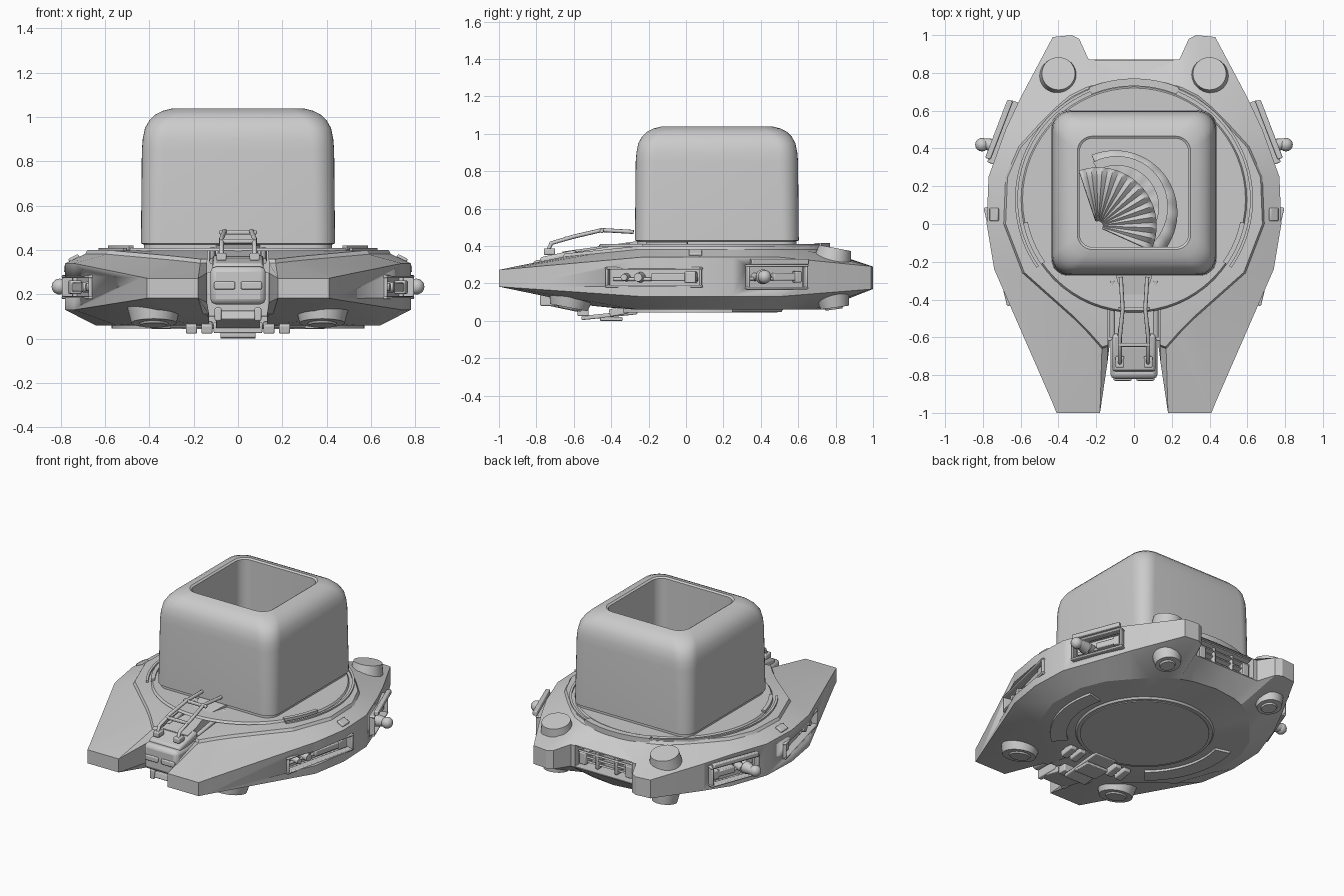
import bpy, bmesh, math
from mathutils import Matrix, Vector, Euler

if "Cube" in bpy.data.objects:
    bpy.data.objects.remove(bpy.data.objects["Cube"])

grey = bpy.data.materials.new("light_grey")
grey.use_nodes = True
COLOUR = (0.6, 0.6, 0.6, 1)
grey.diffuse_color = COLOUR
grey.node_tree.nodes["Principled BSDF"].inputs["Base Color"].default_value = COLOUR


def finish(ob, angle=30):
    bpy.ops.object.select_all(action="DESELECT")
    ob.select_set(True)
    bpy.context.view_layer.objects.active = ob
    bpy.ops.object.shade_smooth_by_angle(angle=math.radians(angle))


def make(name, bm, mirror=False, bevel=0, angle=30):
    bmesh.ops.recalc_face_normals(bm, faces=bm.faces)
    me = bpy.data.meshes.new(name)
    bm.to_mesh(me)
    bm.free()
    me.materials.append(grey)
    ob = bpy.data.objects.new(name, me)
    bpy.context.collection.objects.link(ob)
    finish(ob, angle)
    if bevel:
        b = ob.modifiers.new("Bevel", "BEVEL")
        b.width, b.segments = bevel, 2
    if mirror:
        ob.modifiers.new("Mirror", "MIRROR")
    return ob


def place(loc, rot):
    return Matrix.Translation(loc) @ Euler([math.radians(a) for a in rot]).to_matrix().to_4x4()


def box(name, loc, size, rot=(0, 0, 0), mirror=False, bevel=0.006):
    bm = bmesh.new()
    bmesh.ops.create_cube(bm, size=1, matrix=place(loc, rot) @ Matrix.Diagonal((*size, 1)))
    return make(name, bm, mirror, bevel)


def cyl(name, loc, r1, r2, depth, rot=(0, 0, 0), mirror=False, sides=32):
    bm = bmesh.new()
    bmesh.ops.create_cone(bm, cap_ends=True, segments=sides, radius1=r1, radius2=r2,
                          depth=depth, matrix=place(loc, rot))
    return make(name, bm, mirror)


def loft(name, rings, caps=True, mirror=False, angle=30):
    bm = bmesh.new()
    rows = [[bm.verts.new(p) for p in ring] for ring in rings]
    n = len(rows[0])
    for a, b in zip(rows, rows[1:]):
        for i in range(n):
            j = (i + 1) % n
            bm.faces.new((a[i], a[j], b[j], b[i]))
    if caps:
        ends = [bm.faces.new(rows[0]), bm.faces.new(rows[-1])]
        bmesh.ops.triangulate(bm, faces=ends)
    return make(name, bm, mirror, angle=angle)


def arc_plate(name, centre, r0, r1, z0, z1, start, end, mirror=False, steps=20):
    cx, cy = centre
    rings = []
    for i in range(steps + 1):
        a = math.radians(start + (end - start) * i / steps)
        rings.append([(cx + r * math.cos(a), cy + r * math.sin(a), z)
                      for r, z in ((r0, z0), (r1, z0), (r1, z1), (r0, z1))])
    return loft(name, rings, mirror=mirror)


def pipe(name, points, radius, mirror=False):
    cu = bpy.data.curves.new(name, "CURVE")
    cu.dimensions = "3D"
    cu.bevel_depth, cu.bevel_resolution, cu.use_fill_caps = radius, 2, True
    sp = cu.splines.new("POLY")
    sp.points.add(len(points) - 1)
    for p, co in zip(sp.points, points):
        p.co = (*co, 1)
    cu.materials.append(grey)
    ob = bpy.data.objects.new(name, cu)
    bpy.context.collection.objects.link(ob)
    if mirror:
        ob.modifiers.new("Mirror", "MIRROR")
    return ob


# Hull: half outline of the rim, paired with the raised deck edge
RIM = [(0, .87), (.24, .87), (.29, .98), (.33, 1), (.43, .99), (.6, .67), (.68, .5), (.77, .25),
       (.78, 0), (.74, -.24), (.43, -.95), (.41, -1), (.18, -1), (.14, -.73), (.14, -.3), (0, -.3)]
DECK = [(0, .77), (.17, .75), (.26, .72), (.34, .68), (.41, .62), (.51, .52), (.61, .41), (.68, .25),
        (.69, 0), (.59, -.26), (.32, -.5), (.25, -.57), (.17, -.66), (.14, -.65), (.14, -.3), (0, -.3)]


def whole(half):
    return half + [(-x, y) for x, y in reversed(half[1:-1])]


def rim_high(y):
    return .34 - max(0, -y - .25) * .09 - max(0, y - .5) * .1


def rim_low(y):
    return .13 + max(0, -y - .25) * .07 + max(0, y - .5) * .08


def deck_z(y):
    return .4 - max(0, -y - .25) * .1


def floor_z(y):
    return .06 + max(0, -y - .4) * .2


rim, deck = whole(RIM), whole(DECK)
hull = loft("hull", [
    [(x * .93, y, floor_z(y)) for x, y in deck],
    [(x, y, rim_low(y)) for x, y in rim],
    [(x, y, rim_high(y)) for x, y in rim],
    [(x, y, deck_z(y) - .018) for x, y in deck],
    [(x * .985, y * .985, deck_z(y)) for x, y in deck]], angle=20)


def cut(cutter):
    cutter.hide_render = True
    m = hull.modifiers.new("Cut", "BOOLEAN")
    m.operation, m.solver, m.object = "DIFFERENCE", "EXACT", cutter
    bpy.context.view_layer.objects.active = hull
    bpy.ops.object.modifier_apply(modifier=m.name)
    bpy.data.objects.remove(cutter)


def side_pocket(name, a, b, z0, z1):
    """Recess along the side wall, with a frame and pipe fittings."""
    a, b = Vector(a), Vector(b)
    mid, d = (a + b) / 2, b - a
    length, ang = d.length, math.degrees(math.atan2(d.y, d.x))
    n, t, zc = Vector((d.y, -d.x)).normalized(), d.normalized(), (z0 + z1) / 2
    for s in (1, -1):
        cut(box("cutter", (s * mid.x, mid.y, zc), (length, .1, z1 - z0), (0, 0, s * ang), bevel=0))

    def at(u, w, z):
        p = mid + t * u * length + n * w
        return (p.x, p.y, z)
    for z in (z0, z1):
        box(name + "_frame_bar", at(0, -.005, z), (length + .02, .05, .014), (0, 0, ang), True)
    for u in (-.5, .5):
        box(name + "_frame_end", at(u, -.005, zc), (.014, .05, z1 - z0), (0, 0, ang), True)
    box(name + "_block", at(.15, -.03, zc), (length * .38, .05, .04), (0, 0, ang), True)
    box(name + "_valve", at(.38, -.025, zc), (length * .12, .05, .06), (0, 0, ang), True)
    for u, r in ((-.32, .022), (-.17, .028)):
        cyl(name + "_nozzle", at(u, -.02, zc), r, r * .8, .06, (90, 0, ang), True, 16)
    pipe(name + "_pipe", [at(-.45, -.03, zc - .01), at(.45, -.03, zc - .01)], .01, True)


side_pocket("long_pocket", (.655, -.42), (.775, .08), .185, .28)
side_pocket("short_pocket", (.755, .33), (.635, .64), .175, .295)

# Rear pod edge and side lamps
box("rear_pod_lip", (.715, .5, .315), (.03, .33, .03), (0, 0, 21), True)
cyl("lamp_stem", (.765, .42, .235), .04, .025, .07, (0, 90, 15), True, 16)
bm = bmesh.new()
bmesh.ops.create_uvsphere(bm, u_segments=16, v_segments=10, radius=.036,
                          matrix=Matrix.Translation((.805, .42, .235)))
make("side_lamp", bm, True)
box("rim_latch", (.74, .05, .362), (.05, .07, .02), (0, 28, 0), True)

# Rear recess with slats
cut(box("cutter", (0, .84, .235), (.42, .2, .14), bevel=0))
for i in range(4):
    box("rear_slat", (0, .79 + .008 * i, .185 + .033 * i), (.4, .08, .012), (20, 0, 0), bevel=0)
for x in (-.07, .07):
    box("rear_divider", (x, .8, .235), (.02, .08, .13))
box("rear_side_block", (.17, .81, .22), (.05, .08, .08), mirror=True)

# Deck ring, grooves and rear discs
cyl("deck_disc", (0, .13, .403), .6, .59, .014, sides=64)
arc_plate("deck_ring", (0, .13), .615, .63, .39, .41, -35, 78, True, 32)
arc_plate("rear_deck_rib", (0, .13), .6, .64, .38, .415, 68, 112)
arc_plate("deck_clip", (0, .13), .575, .6, .4, .42, -35, -12, True)
cyl("rear_disc", (.4, .79, .355), .1, .088, .07, (-11, 0, 0), True)

# Underside disc, side plates and landing pads
cyl("belly_ring", (0, .1, .055), .41, .42, .014, sides=64)
cyl("belly_disc", (0, .1, .05), .39, .39, .014, sides=64)
arc_plate("belly_side_plate", (0, .1), .47, .57, .045, .07, -50, 15, True)
for y, tilt, z, r in ((-.62, -11, .105, .12), (.79, 8, .105, .09)):
    cyl("landing_pad", (.38 if y < 0 else .4, y, z), r * .85, r, .07, (tilt, 0, 0), True)
    cyl("landing_pad_cap", (.38 if y < 0 else .4, y, z - .035), r * .5, r * .6, .02,
        (tilt, 0, 0), True)


# Open pot with rounded corners and a deep inside
def rounded_square(half, z, r, steps=8):
    pts = []
    for q in range(4):
        for k in range(steps + 1):
            a = math.pi / 2 * (q + k / steps)
            c = math.pi / 4 + math.pi / 2 * q
            k2 = (half - r) * math.sqrt(2)
            pts.append((k2 * math.cos(c) + r * math.cos(a),
                        .165 + k2 * math.sin(c) + r * math.sin(a), z))
    return pts


POT = [(.425, .4, .08), (.425, .425, .08), (.438, .43, .09), (.434, .85, .1), (.43, .9, .1),
       (.42, .95, .1), (.4, .985, .1), (.375, 1.01, .1), (.34, 1.028, .09), (.3, 1.038, .08),
       (.288, 1.03, .07), (.288, .44, .07)]
loft("pot", [rounded_square(*p) for p in POT], angle=40)


# Ribbed open shell resting inside the pot
def shell(name, hinge, radius, start, end, rise, ruffle, ribs):
    bm = bmesh.new()
    cols = ribs * 4
    rows = []
    for i in range(7):
        f = .08 + .92 * i / 6
        row = []
        for k in range(cols + 1):
            a = math.radians(start + (end - start) * k / cols)
            z = rise * math.sin(f * 2.2) + ruffle * f * math.cos(k * math.pi / 2)
            row.append(bm.verts.new((hinge[0] + radius * f * math.cos(a),
                                     hinge[1] + radius * f * math.sin(a), hinge[2] + z)))
        rows.append(row)
    for a, b in zip(rows, rows[1:]):
        for k in range(cols):
            bm.faces.new((a[k], a[k + 1], b[k + 1], b[k]))
    ob = make(name, bm, angle=60)
    ob.modifiers.new("Solidify", "SOLIDIFY").thickness = .012


shell("shell_top", (-.19, -.01, .54), .31, 108, -24, .08, .012, 12)
shell("shell_bottom", (-.1, .06, .45), .33, 112, -42, .06, .004, 8)
arc_plate("shell_lip", (-.09, .09), .22, .27, .5, .53, -45, 118)

# Front mechanism in the notch
box("notch_floor", (0, -.44, .2), (.28, .36, .2))
box("front_housing", (0, -.71, .24), (.25, .22, .17), bevel=.025)
box("housing_hood", (0, -.68, .335), (.23, .2, .05), (12, 0, 0), bevel=.015)
for x in (-.06, .06):
    box("front_vent", (x, -.82, .24), (.095, .02, .035))
    box("post_foot", (x * 1.25, -.73, .37), (.045, .06, .035))
arm = [(.09, -.66), (.085, -.56), (.055, -.42), (.1, -.26)]
loft("arm_plate", [[(-x, y, .36 - (y + .66) * -.12 - .05), (x, y, .31 + (y + .66) * .12),
                    (x, y, .37 + (y + .66) * .14), (-x, y, .37 + (y + .66) * .14)]
                   for x, y in arm])
pipe("arm_rail", [(.075, -.74, .37), (.075, -.72, .415), (.075, -.6, .45), (.06, -.45, .485),
                  (.07, -.28, .475)], .011, True)
for y, z in ((-.64, .44), (-.45, .48)):
    box("arm_crossbar", (0, y, z), (.17, .02, .02))
box("notch_cheek", (.165, -.68, .24), (.04, .09, .1), mirror=True)
pipe("notch_pipe", [(.115, -.6, .35), (.115, -.3, .4)], .015, True)

# Boarding ramp and claws under the nose
box("ramp_upper", (0, -.66, .085), (.2, .22, .04), (-12, 0, 0))
box("ramp_lower", (0, -.41, .03), (.16, .3, .022), (6, 0, 0))
box("ramp_hinge", (0, -.55, .05), (.22, .06, .05))
box("ramp_toe", (0, -.4, .01), (.16, .12, .02), bevel=.004)
box("ramp_bracket", (.09, -.7, .11), (.03, .16, .06), mirror=True)
for x in (.14, .21):
    box("claw", (x, -.36, .05), (.05, .1, .04), (10, 0, 0), True)
